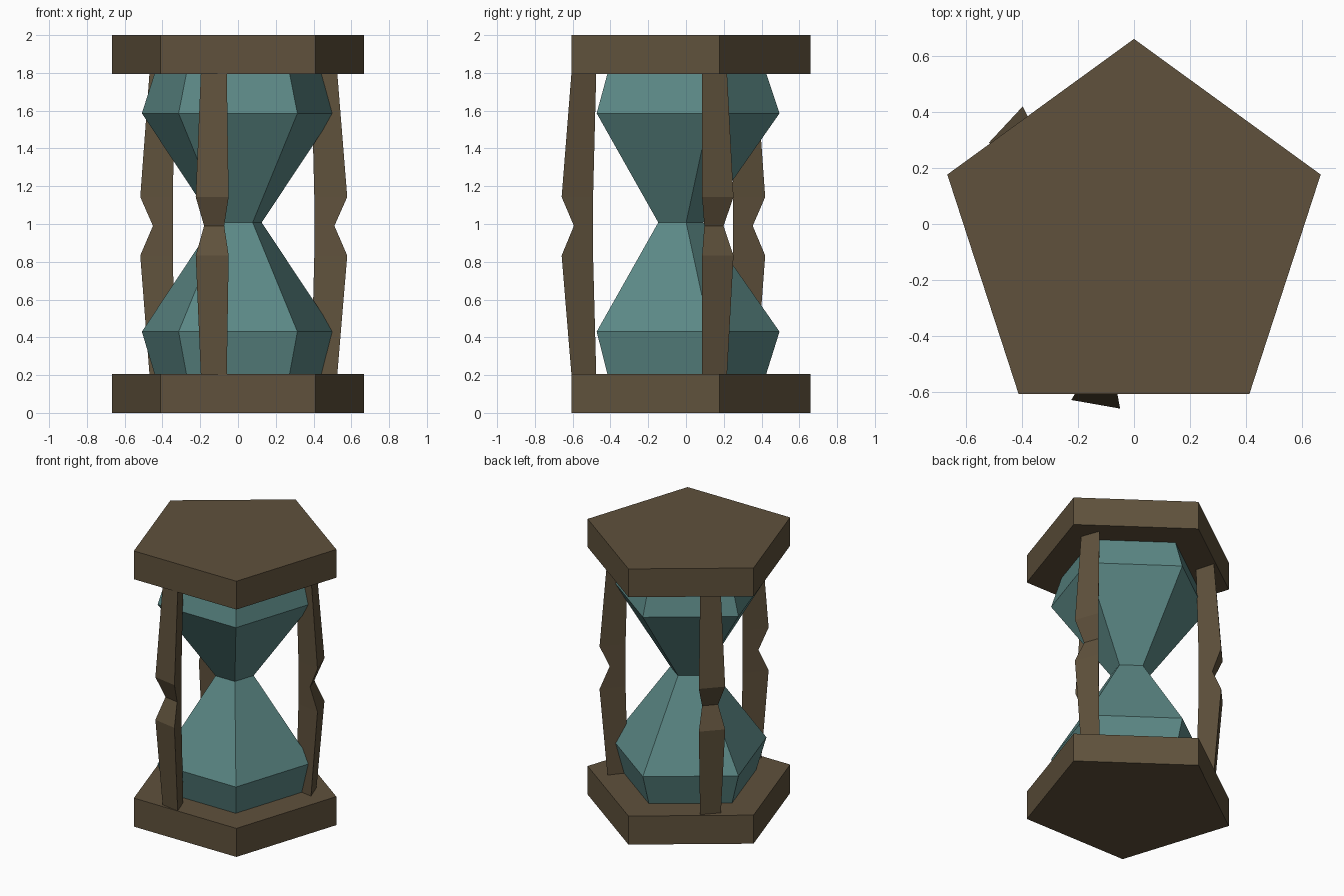
import bpy, bmesh, math
from mathutils import Vector

if "Cube" in bpy.data.objects:
    bpy.data.objects.remove(bpy.data.objects["Cube"])

CY = -0.04                      # pentagon centre, offset so the model is centred in y
P0, P1 = 0.207, 1.795           # inner faces of the two plates


def material(name, rgb):
    m = bpy.data.materials.new(name)
    m.diffuse_color = (*rgb, 1)
    m.use_nodes = True
    m.node_tree.nodes["Principled BSDF"].inputs["Base Color"].default_value = m.diffuse_color
    return m


wood = material("dark wood", (0.115, 0.083, 0.045))
glass = material("teal glass", (0.105, 0.245, 0.235))


def loft(name, rings, mat):
    """Skin a stack of equal-sided rings and cap both ends."""
    bm = bmesh.new()
    loops = [[bm.verts.new(p) for p in ring] for ring in rings]
    for a, b in zip(loops, loops[1:]):
        for i in range(len(a)):
            j = (i + 1) % len(a)
            bm.faces.new((a[i], a[j], b[j], b[i]))
    bm.faces.new(loops[0][::-1])
    bm.faces.new(loops[-1])
    bmesh.ops.recalc_face_normals(bm, faces=bm.faces)
    me = bpy.data.meshes.new(name)
    bm.to_mesh(me)
    bm.free()
    me.materials.append(mat)
    ob = bpy.data.objects.new(name, me)
    bpy.context.collection.objects.link(ob)
    return ob


def pentagon(r, z):
    return [(r * math.cos(math.radians(90 + 72 * i)),
             CY + r * math.sin(math.radians(90 + 72 * i)), z) for i in range(5)]


# end plates
loft("bottom_plate", [pentagon(0.7, 0), pentagon(0.7, P0)], wood)
loft("top_plate", [pentagon(0.7, P1), pentagon(0.7, 2)], wood)

# two glass bulbs joined at the waist
profile = [(0.465, P0), (0.535, 0.43), (0.132, 1.008), (0.535, 1.586), (0.465, P1)]
loft("glass_bulbs", [pentagon(r, z) for r, z in profile], glass)

# three triangular posts: (edge length, inward shift, height)
post = [(0.14, 0.017, P0), (0.177, 0, 0.833), (0.108, 0, 0.99),
        (0.177, 0, 1.143), (0.14, 0.017, P1)]


def triangle(x, y, angle, edge, shift, z):
    n = Vector((math.cos(angle), math.sin(angle), 0))
    t = Vector((-n.y, n.x, 0))
    inner = Vector((x, y, z)) - n * shift
    outer = inner + n * edge * math.sqrt(3) / 2
    return [inner, outer - t * edge / 2, outer + t * edge / 2]


for name, x, y, deg in (("front_post", -0.11, -0.492, 260),
                        ("right_post", 0.404, 0.116, 20),
                        ("back_left_post", -0.345, 0.25, 137)):
    loft(name, [triangle(x, y, math.radians(deg), *s) for s in post], wood)
